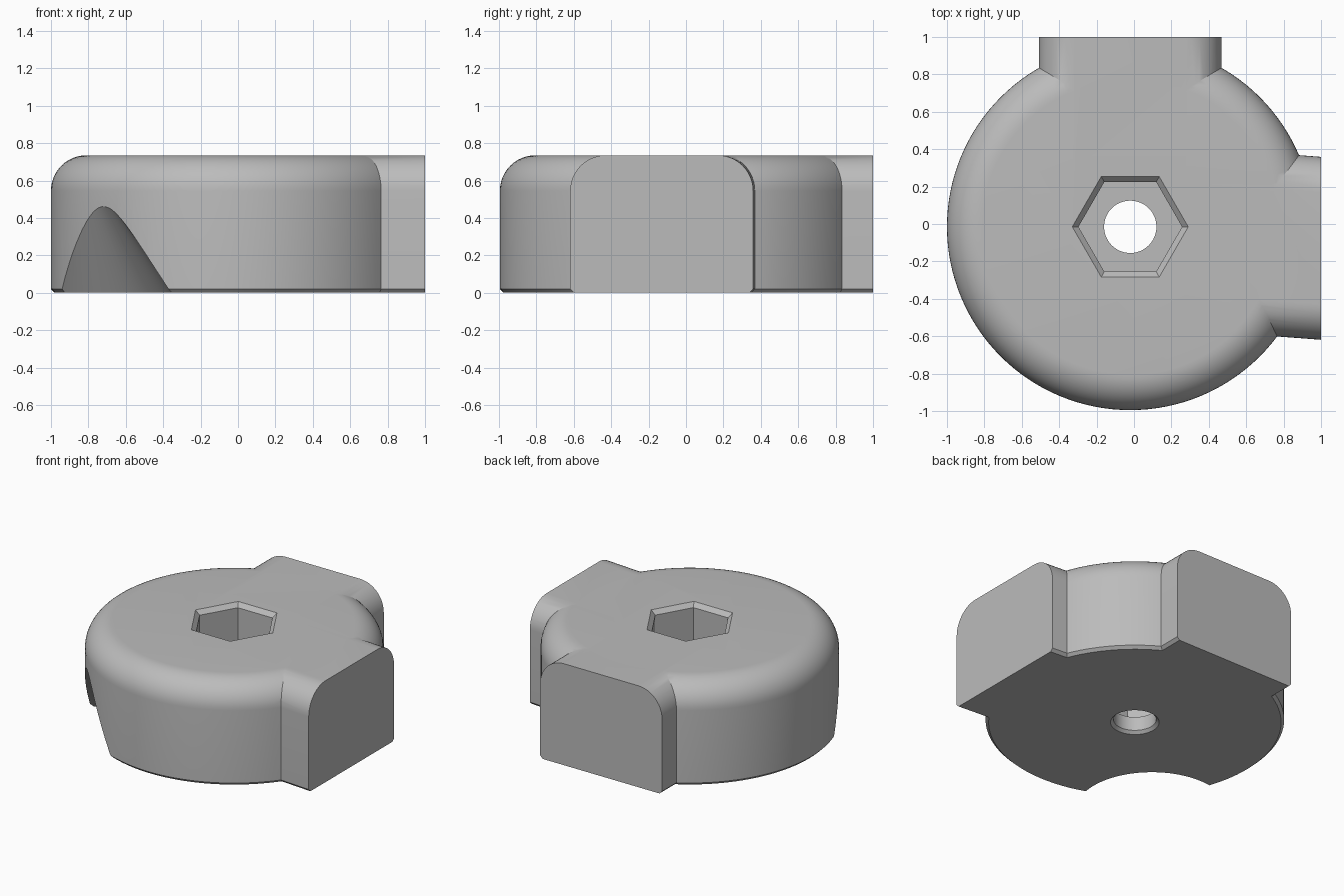
import bpy, bmesh
from math import sin, cos, pi, radians
from mathutils import Vector

old = bpy.data.objects.get("Cube")
if old:
    bpy.data.objects.remove(old, do_unlink=True)

CX, CY = -0.02, -0.015      # hub axis
R, H = 0.98, 0.735          # hub radius and height
ROUND, CH = 0.19, 0.02      # top rounding and bottom chamfer

grey = bpy.data.materials.new("grey")
grey.use_nodes = True
grey.diffuse_color = (0.5, 0.5, 0.5, 1)
grey.node_tree.nodes["Principled BSDF"].inputs["Base Color"].default_value = (0.5, 0.5, 0.5, 1)


def finish(name, bm):
    bmesh.ops.recalc_face_normals(bm, faces=bm.faces)
    mesh = bpy.data.meshes.new(name)
    bm.to_mesh(mesh)
    bm.free()
    mesh.materials.append(grey)
    obj = bpy.data.objects.new(name, mesh)
    bpy.context.collection.objects.link(obj)
    return obj


def stack(name, rings, sides, x=CX, y=CY):
    """Closed solid from (radius, z) rings."""
    bm = bmesh.new()
    loops = [[bm.verts.new((x + r * cos(2 * pi * i / sides), y + r * sin(2 * pi * i / sides), z))
              for i in range(sides)] for r, z in rings]
    for a, b in zip(loops, loops[1:]):
        for i in range(sides):
            j = (i + 1) % sides
            bm.faces.new((a[i], a[j], b[j], b[i]))
    bm.faces.new(loops[0][::-1])
    bm.faces.new(loops[-1])
    return finish(name, bm)


def quarter(radius, steps=12):
    return [(radius * cos(i * pi / 2 / steps), radius * sin(i * pi / 2 / steps)) for i in range(steps + 1)]


def arm(name, half, end, side, root):
    """Rounded-top block lofted from its root inside the hub to its flat end."""
    right = [(half - CH, 0), (half, CH)]
    right += [(half - ROUND + u, H - ROUND + v) for u, v in quarter(ROUND)]
    outline = right + [(-u, v) for u, v in reversed(right)]
    bm = bmesh.new()
    a, b = [[bm.verts.new(Vector(p) + Vector(side) * u + Vector((0, 0, v))) for u, v in outline]
            for p in (root, end)]
    n = len(outline)
    for i in range(n):
        j = (i + 1) % n
        bm.faces.new((a[i], a[j], b[j], b[i]))
    bm.faces.new(a[::-1])
    bm.faces.new(b)
    return finish(name, bm)


def combine(target, tool, operation):
    mod = target.modifiers.new(operation, "BOOLEAN")
    mod.operation, mod.object, mod.solver = operation, tool, "EXACT"
    bpy.context.view_layer.objects.active = target
    bpy.ops.object.modifier_apply(modifier=mod.name)
    bpy.data.objects.remove(tool, do_unlink=True)


# Round hub
rings = [(R - CH, 0), (R, CH)] + [(R - ROUND + u, H - ROUND + v) for u, v in quarter(ROUND)]
hub = stack("hub_with_arms", rings, 128)

# Two arms, the side one slightly skewed
combine(hub, arm("back_arm", 0.488, (CX, 1, 0), (1, 0, 0), (CX, 0.3, 0)), "UNION")
combine(hub, arm("side_arm", 0.489, (1, -0.13, 0), (0, 1, 0), (0.35, -0.081, 0)), "UNION")

# Chamfered hexagonal socket and the through hole below it
combine(hub, stack("hex_cutter", [(0.277, 0.12), (0.277, H - 0.03), (0.31, H), (0.345, H + 0.03)], 6), "DIFFERENCE")
combine(hub, stack("hole_cutter", [(0.18, -CH), (0.14, CH), (0.14, 0.3)], 48), "DIFFERENCE")

# Conical scoop under the front corner
far = 1.16
scoop = stack("scoop_cutter", [(0.535, -0.05), (0.01, 0.706)], 96,
              CX + far * cos(radians(224.5)), CY + far * sin(radians(224.5)))
combine(hub, scoop, "DIFFERENCE")

# Smooth curved surfaces, crisp edges
bpy.ops.object.select_all(action="DESELECT")
hub.select_set(True)
bpy.context.view_layer.objects.active = hub
bpy.ops.object.shade_smooth_by_angle(angle=radians(25))
